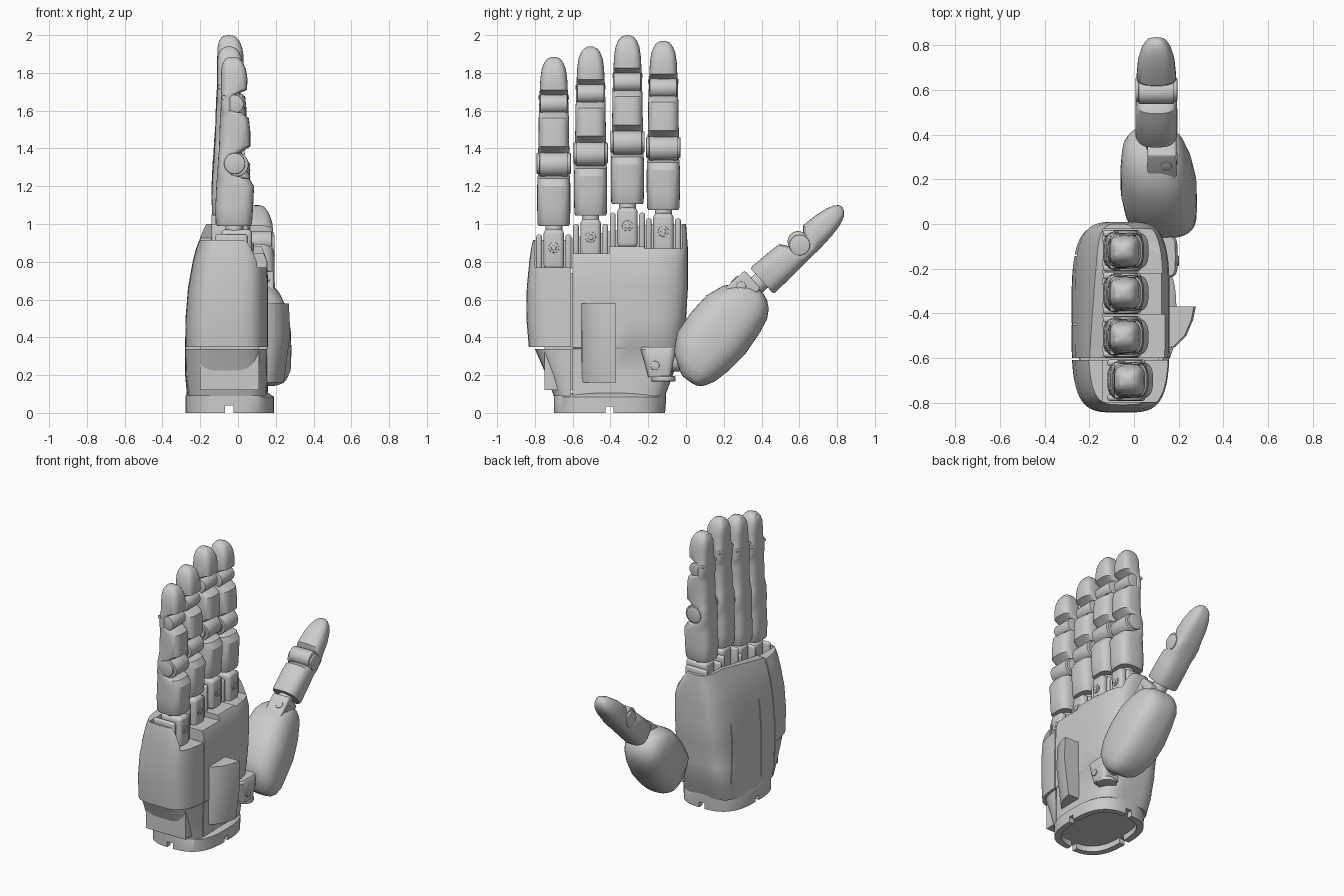
import bpy, bmesh, math
from mathutils import Matrix, Vector

cube = bpy.data.objects.get("Cube")
if cube:
    bpy.data.objects.remove(cube, do_unlink=True)

grey = bpy.data.materials.new("light_grey")
grey.use_nodes = True
grey.diffuse_color = (0.6, 0.6, 0.6, 1)
grey.node_tree.nodes["Principled BSDF"].inputs["Base Color"].default_value = (0.6, 0.6, 0.6, 1)


def finish(bm, name, mat=Matrix(), cutters=(), angle=35):
    """Turn a bmesh into a named, shaded object, with boxes cut out of it."""
    bmesh.ops.recalc_face_normals(bm, faces=bm.faces)
    me = bpy.data.meshes.new(name)
    bm.transform(mat)
    bm.to_mesh(me)
    bm.free()
    ob = bpy.data.objects.new(name, me)
    bpy.context.collection.objects.link(ob)
    me.materials.append(grey)
    bpy.ops.object.select_all(action='DESELECT')
    bpy.context.view_layer.objects.active = ob
    ob.select_set(True)
    for lo, hi in cutters:
        c = box("cutter", lo, hi)
        c.hide_render = True
        bpy.ops.object.select_all(action='DESELECT')
        bpy.context.view_layer.objects.active = ob
        ob.select_set(True)
        mod = ob.modifiers.new("cut", 'BOOLEAN')
        mod.operation, mod.solver, mod.object = 'DIFFERENCE', 'EXACT', c
        bpy.ops.object.modifier_apply(modifier=mod.name)
        bpy.data.objects.remove(c, do_unlink=True)
    bpy.ops.object.shade_smooth_by_angle(angle=math.radians(angle))
    return ob


def box(name, lo, hi, mat=Matrix(), bevel=0.0):
    bm = bmesh.new()
    lo, hi = Vector(lo), Vector(hi)
    size = Matrix.Diagonal((hi - lo).to_4d())
    size[3][3] = 1
    bmesh.ops.create_cube(bm, size=1, matrix=Matrix.Translation((lo + hi) / 2) @ size)
    if bevel:
        bmesh.ops.bevel(bm, geom=bm.edges[:], offset=bevel, segments=4, profile=0.5, affect='EDGES')
    return finish(bm, name, mat)


def rod(name, centre, r, half, axis, mat=Matrix(), bevel=0.006):
    """Cylinder along axis x, y or z with softened rims."""
    rot = {'x': Matrix.Rotation(math.pi / 2, 4, 'Y'), 'y': Matrix.Rotation(math.pi / 2, 4, 'X'), 'z': Matrix()}[axis]
    bm = bmesh.new()
    bmesh.ops.create_cone(bm, cap_ends=True, segments=32, radius1=r, radius2=r, depth=2 * half)
    rims = [e for e in bm.edges if abs(e.verts[0].co.z - e.verts[1].co.z) < 1e-5]
    bmesh.ops.bevel(bm, geom=rims, offset=bevel, segments=2, profile=0.5, affect='EDGES')
    return finish(bm, name, mat @ Matrix.Translation(centre) @ rot)


def loft_bm(rings, n=3.0, seg=40, caps=True):
    """Skin of rounded sections; ring = z, x0, x1, y0, y1."""
    bm = bmesh.new()
    loops = []
    for z, x0, x1, y0, y1 in rings:
        loop = []
        for i in range(seg):
            a = 2 * math.pi * i / seg
            c, s = math.cos(a), math.sin(a)
            px = math.copysign(abs(c) ** (2 / n), c)
            py = math.copysign(abs(s) ** (2 / n), s)
            loop.append(bm.verts.new(((x0 + x1) / 2 + px * (x1 - x0) / 2, (y0 + y1) / 2 + py * (y1 - y0) / 2, z)))
        loops.append(loop)
    for a, b in zip(loops, loops[1:]):
        for i in range(seg):
            j = (i + 1) % seg
            bm.faces.new((a[i], a[j], b[j], b[i]))
    if caps:
        bm.faces.new(loops[0])
        bm.faces.new(loops[-1])
    return bm


def slice_off(bm, co, no):
    """Remove everything on the normal side of a plane and cap the cut."""
    r = bmesh.ops.bisect_plane(bm, geom=bm.verts[:] + bm.edges[:] + bm.faces[:], plane_co=co, plane_no=no, clear_outer=True)
    edges = [e for e in r["geom_cut"] if isinstance(e, bmesh.types.BMEdge)]
    bmesh.ops.holes_fill(bm, edges=edges, sides=0)


def sym(rows):
    return [(z, x0, x1, -w, w) for z, x0, x1, w in rows]


# Fingers: y position, base height, x shift
FINGERS = {"little": (-0.70, 0.99, 0.0), "ring": (-0.505, 1.045, -0.02),
           "middle": (-0.31, 1.105, -0.02), "index": (-0.12, 1.075, -0.02)}

# Palm shell sections
palm_rings = [(0.09, -0.27, 0.16, -0.70, -0.11), (0.20, -0.28, 0.155, -0.74, -0.07),
              (0.338, -0.28, 0.155, -0.80, -0.03), (0.345, -0.28, 0.16, -0.832, -0.03),
              (0.50, -0.278, 0.16, -0.845, 0.0), (0.66, -0.265, 0.16, -0.843, 0.01),
              (0.80, -0.24, 0.155, -0.83, 0.01), (0.87, -0.222, 0.13, -0.82, 0.01),
              (0.94, -0.195, 0.09, -0.805, 0.005), (1.0, -0.17, 0.03, -0.79, 0.0)]
SEAM = -0.605
bays = [((-0.14, y - 0.0985, base - d), (0.4, y + 0.0985, 1.3))
        for (y, base, _), d in zip(FINGERS.values(), (0.22, 0.20, 0.225, 0.205))]
grooves = [((-0.4, y - 0.003, 0.16), (-0.255, y + 0.003, 0.80)) for y in (-0.45, -0.14)]

bm = loft_bm(palm_rings, 4, 64)
slice_off(bm, (0, SEAM + 0.004, 0), (0, -1, 0))
slice_off(bm, (0, -0.2, 0.995), (0, -0.17, 1))
finish(bm, "palm_shell", cutters=bays[1:] + grooves)

bm = loft_bm(palm_rings, 4, 64)
slice_off(bm, (0, SEAM - 0.004, 0), (0, 1, 0))
slice_off(bm, (0, 0, 0.348), (0, 0, -1))
slice_off(bm, (0, 0, 0.915), (0, 0, 1))
slice_off(bm, (0.05, 0, 0.90), (1, 0, 1))
finish(bm, "outer_side_panel", cutters=bays[:1])

bm = loft_bm(palm_rings, 4, 64)
slice_off(bm, (0, SEAM - 0.004, 0), (0, 1, 0))
slice_off(bm, (0, 0, 0.338), (0, 0, 1))
finish(bm, "outer_wrist_panel")
box("palm_core", (-0.20, -0.75, 0.12), (0.11, -0.5, 0.74))

# Wrist ring, open below, with small notches in the rim
bm = loft_bm([(0.04, -0.235, 0.15, -0.66, -0.15), (0.0, -0.235, 0.15, -0.66, -0.15),
              (0.0, -0.278, 0.19, -0.70, -0.11), (0.085, -0.278, 0.19, -0.70, -0.105),
              (0.105, -0.272, 0.16, -0.70, -0.105)], 2.8, 64)
finish(bm, "wrist_ring", cutters=[
    ((-0.07, -0.8, -0.1), (-0.025, 0, 0.04)), ((-0.4, -0.425, -0.1), (0.4, -0.385, 0.035))])

# Raised block on the palm
bm = bmesh.new()
outline = [(0.10, -0.37), (0.277, -0.37), (0.265, -0.43), (0.235, -0.50), (0.185, -0.55), (0.10, -0.565)]
rows = [[bm.verts.new((x if i in (0, 5) else x - dx, y, z)) for i, (x, y) in enumerate(outline)]
        for z, dx in ((0.16, 0.035), (0.42, 0.0), (0.58, 0.008))]
for a, b in zip(rows, rows[1:]):
    for i in range(6):
        j = (i + 1) % 6
        bm.faces.new((a[i], a[j], b[j], b[i]))
bm.faces.new(rows[0])
bm.faces.new(rows[-1])
finish(bm, "palm_block")

# Finger sections: z, back x, palm x, half width
finger_rows = sym([(0, -.112, .068, .08), (.012, -.118, .074, .086), (.1, -.12, .08, .088), (.21, -.115, .085, .088),
                   (.25, -.112, .06, .086), (.27, -.11, -.02, .084), (.36, -.105, -.02, .084),
                   (.38, -.103, 0, .083), (.42, -.1, .065, .082), (.5, -.098, .065, .08), (.57, -.095, .058, .08),
                   (.60, -.093, .02, .078), (.61, -.092, -.03, .078), (.68, -.09, -.03, .076),
                   (.70, -.09, 0, .075), (.72, -.09, .048, .074), (.78, -.09, .05, .071),
                   (.83, -.088, .042, .064), (.865, -.08, .027, .05), (.885, -.066, .01, .034), (.895, -.04, -.015, .012)])

for name, (y, base, dx) in FINGERS.items():
    at = Matrix.Translation((dx, y, base))
    finish(loft_bm(finger_rows, 3.2), name + "_finger", at, angle=30)
    rod(name + "_lower_barrel", (-0.008, 0, 0.325), 0.064, 0.076, 'y', at)
    rod(name + "_upper_barrel", (-0.02, 0, 0.645), 0.05, 0.072, 'y', at)
    rod(name + "_lower_pin", (-0.018, 0, 0.33), 0.056, 0.091, 'y', at)
    rod(name + "_upper_pin", (-0.075, 0, 0.68), 0.012, 0.08, 'y', at, 0.002)
    # Knuckle: fork lugs, centre block, screw and neck
    rod(name + "_neck", (-0.02, 0, -0.02), 0.045, 0.04, 'z', at)
    box(name + "_knuckle_block", (-0.09, -0.054, -0.23), (0.075, 0.054, -0.018), at, 0.025)
    rod(name + "_screw", (0.075, 0, -0.115), 0.028, 0.006, 'x', at, 0.003)
    rod(name + "_screw_head", (0.078, 0, -0.115), 0.014, 0.008, 'x', at, 0.003)
    for side in (-1, 1):
        a, b = sorted((side * 0.062, side * 0.093))
        box(name + "_knuckle_lug", (-0.12, a, -0.24), (0.05, b, -0.045), at, 0.014)

# Thumb base
base_frame = Matrix(((0, 1, 0, 0.11), (-0.8, 0, 0.6, 0.02), (0.6, 0, 0.8, 0.19), (0, 0, 0, 1)))
thumb_base = [(-.02, -.03, .03, .04, .06), (-.012, -.065, .05, .075, .05), (.01, -.09, .085, .11, .04),
              (.06, -.12, .15, .14, .03), (.15, -.145, .195, .163, .01), (.27, -.162, .2, .17, 0),
              (.40, -.157, .188, .16, -.01), (.49, -.144, .15, .143, -.02), (.54, -.118, .105, .125, -.02),
              (.57, -.085, .065, .10, -.02), (.588, -.045, .02, .06, -.02)]
finish(loft_bm([(t, a, b, c - w, c + w) for t, a, b, w, c in thumb_base], 2.6, 48), "thumb_base", base_frame, angle=50)

# Thumb: same hinge layout as a finger, turned so that its hinge runs along x
ang = math.radians(42)
c, s = math.cos(ang), math.sin(ang)
thumb = Matrix(((0, 1, 0, 0.10), (-s, 0, c, 0.40), (c, 0, s, 0.70), (0, 0, 0, 1)))
thumb_rows = sym([(0, -.09, .085, .088), (.012, -.095, .09, .094), (.15, -.09, .085, .094), (.2, -.088, .08, .092),
                  (.23, -.086, .04, .09), (.245, -.085, 0, .088), (.315, -.082, 0, .088), (.33, -.082, .04, .088),
                  (.36, -.08, .07, .088), (.44, -.072, .066, .082), (.51, -.058, .054, .066),
                  (.55, -.04, .04, .048), (.57, -.02, .025, .03), (.578, -.002, .01, .01)])
finish(loft_bm(thumb_rows, 2.8), "thumb", thumb, angle=30)
rod("thumb_barrel", (0.025, 0, 0.282), 0.055, 0.08, 'y', thumb)
rod("thumb_pin", (0.005, 0, 0.276), 0.055, 0.094, 'y', thumb)
rod("thumb_neck", (0, 0, -0.03), 0.05, 0.06, 'z', thumb)
box("thumb_knuckle", (-0.03, -0.04, -0.21), (0.1, 0.09, -0.03), thumb, 0.012)
rod("thumb_side_screw", (0.05, 0.09, -0.10), 0.025, 0.005, 'y', thumb, 0.003)
rod("thumb_top_screw", (0.10, 0.045, -0.10), 0.025, 0.005, 'x', thumb, 0.003)

# Thumb swivel bracket beside the wrist
finish(loft_bm([(0.19, 0.05, 0.185, -0.20, -0.08), (0.25, 0.05, 0.195, -0.215, -0.07),
                (0.335, 0.05, 0.195, -0.24, -0.05), (0.35, 0.05, 0.185, -0.235, -0.055)], 5), "thumb_bracket")
rod("thumb_swivel", (0.13, -0.12, 0.18), 0.065, 0.014, 'z')
rod("bracket_screw", (0.195, -0.165, 0.25), 0.024, 0.006, 'x', bevel=0.003)
rod("swivel_axle", (0.12, -0.06, 0.27), 0.05, 0.06, 'y')
